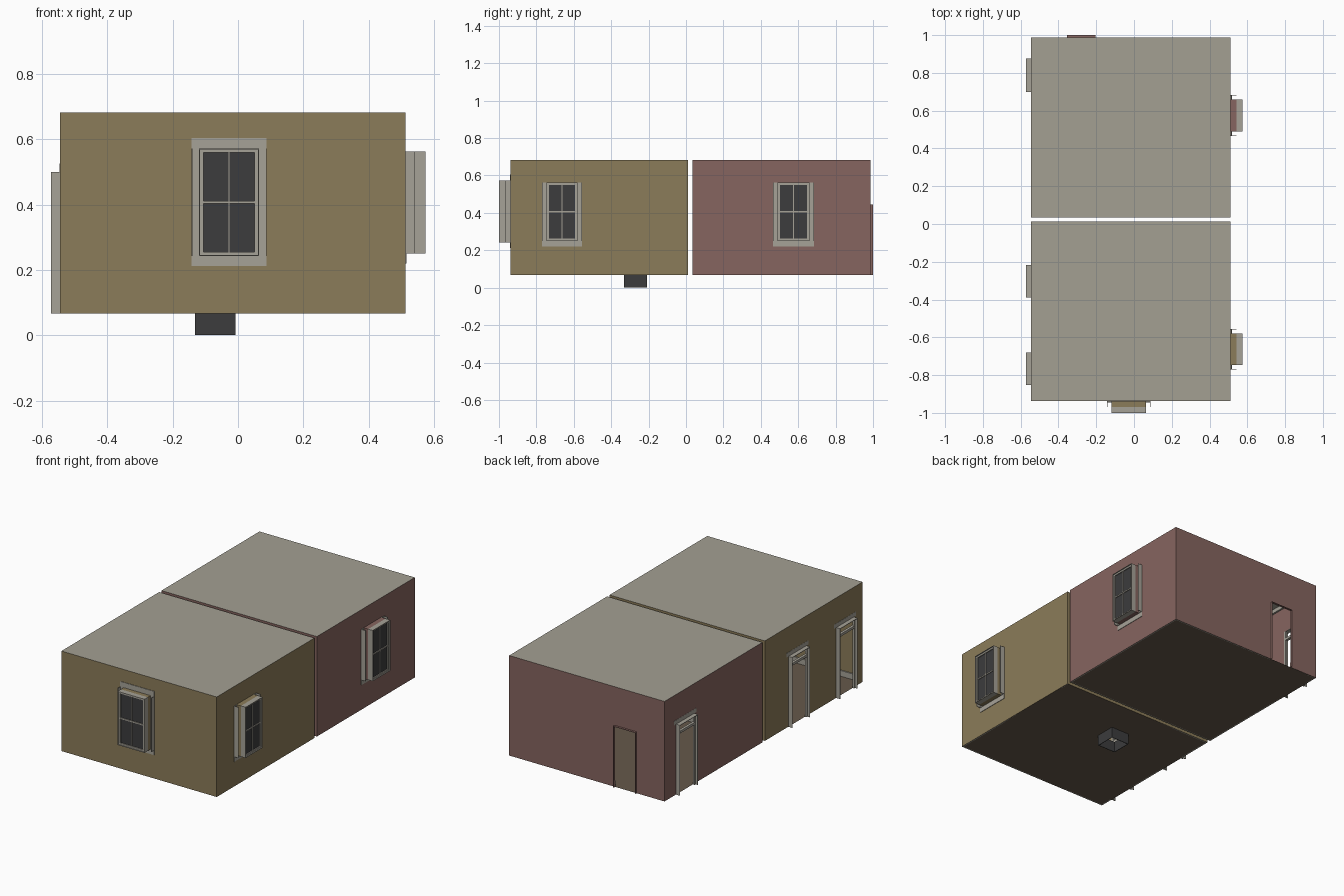
import bpy

if "Cube" in bpy.data.objects:
    bpy.data.objects.remove(bpy.data.objects["Cube"])

X0, X1, Z0, Z1 = -0.545, 0.512, 0.067, 0.682
FRONT, BACK = (-0.938, 0.012), (0.035, 0.987)   # y extent of each room
T = 0.003


def mat(name, r, g, b):
    m = bpy.data.materials.new(name)
    m.diffuse_color = (r, g, b, 1)
    m.use_nodes = True
    m.node_tree.nodes["Principled BSDF"].inputs["Base Color"].default_value = m.diffuse_color
    return m


TAN = mat("tan_plaster", 0.26, 0.20, 0.10)
ROSE = mat("rose_plaster", 0.24, 0.13, 0.115)
CEIL = mat("ceiling_paint", 0.37, 0.35, 0.29)
FLOOR = mat("floor_wood", 0.13, 0.10, 0.07)
TRIM = mat("trim_paint", 0.38, 0.36, 0.31)
DARK = mat("dark_glass", 0.045, 0.045, 0.047)


def mesh(name, verts, faces, m):
    me = bpy.data.meshes.new(name)
    me.from_pydata(verts, [], faces)
    me.materials.append(m)
    ob = bpy.data.objects.new(name, me)
    bpy.context.collection.objects.link(ob)
    return ob


# Local wall frames: u along the wall, v up, d outward
def frame(side, at):
    return {"F": lambda u, v, d: (u, at - d, v),
            "B": lambda u, v, d: (u, at + d, v),
            "R": lambda u, v, d: (at + d, u, v),
            "L": lambda u, v, d: (at - d, u, v),
            "H": lambda u, v, d: (u, v, at + d)}[side]


def boxes(name, P, parts, m):
    """Boxes given as (u0, u1, v0, v1, d0, d1) joined in one mesh."""
    vs, fs = [], []
    flip = (lambda f: f[::-1]) if P(0, 0, 0)[2] == 0 and P(1, 0, 0)[0] - P(0, 0, 0)[0] == 0 \
        and P(0, 0, 1)[0] < P(0, 0, 0)[0] else (lambda f: f)
    if P(0, 0, 1)[1] > P(0, 0, 0)[1]:
        flip = lambda f: f[::-1]
    for u0, u1, v0, v1, d0, d1 in parts:
        n = len(vs)
        vs += [P(u, v, d) for d in (d0, d1) for v in (v0, v1) for u in (u0, u1)]
        for f in ((0, 2, 3, 1), (4, 5, 7, 6), (0, 1, 5, 4), (2, 6, 7, 3), (0, 4, 6, 2), (1, 3, 7, 5)):
            fs.append(flip(tuple(n + i for i in f)))
    return mesh(name, vs, fs, m)


def sheet(name, P, u, v, holes, m):
    """Flat panel with rectangular openings."""
    us = sorted({*u, *(x for h in holes for x in h[:2])})
    vs = sorted({*v, *(x for h in holes for x in h[2:])})
    faces, w = [], len(us)
    for j in range(len(vs) - 1):
        for i in range(w - 1):
            cu, cv = (us[i] + us[i + 1]) / 2, (vs[j] + vs[j + 1]) / 2
            if not any(a < cu < b and c < cv < d for a, b, c, d in holes):
                k = j * w + i
                faces.append((k, k + 1, k + w + 1, k + w))
    return mesh(name, [P(a, b, 0) for b in vs for a in us], faces, m)


def ring(a, b, c, d, t, d0, d1):
    """Four boxes forming a rectangular frame of thickness t."""
    return [(a, a + t, c, d, d0, d1), (b - t, b, c, d, d0, d1),
            (a + t, b - t, c, c + t, d0, d1), (a + t, b - t, d - t, d, d0, d1)]


def window(name, P, a, b, c, d, wall, head):
    boxes(name + "_reveal", P, ring(a, b, c, d, T, 0, 0.03), wall)
    boxes(name + "_box", P, ring(a, b, c, d, T, 0.03, 0.062), TRIM)
    # sash, glazing bars and glass
    mu, mv = (a + b) / 2, (c + d) / 2
    bars = ring(a + T, b - T, c + T, d - T, 0.01, 0.042, 0.056)
    bars += [(mu - .002, mu + .002, c + .013, d - .013, 0.046, 0.054),
             (a + .013, b - .013, mv - .004, mv + .004, 0.046, 0.055)]
    boxes(name + "_sash", P, bars, TRIM)
    boxes(name + "_glass", P, [(a + T, b - T, c + T, d - T, 0.048, 0.05)], DARK)
    # side casings stand proud, bottom and head are flat
    w = 0.024
    parts = [(a - w, a - w + T, c, d, 0, 0.03), (b + w - T, b + w, c, d, 0, 0.03),
             (a - w, a, c, d, 0, T), (b, b + w, c, d, 0, T),
             (a - w, b + w, c - 0.03, c, 0, T), (a - w, b + w, c, c + 0.006, 0, 0.006)]
    if head:
        parts.append((a - w, b + w, d, d + 0.032, 0, T))
    boxes(name + "_casing", P, parts, TRIM)


def door(name, P, a, b):
    t = 0.012
    boxes(name + "_jambs", P, [(a, a + T, Z0, 0.5, 0, 0.027), (b - T, b, Z0, 0.5, 0, 0.027),
                               (a, b, 0.497, 0.5, 0, 0.027),
                               (a, a + t, Z0, 0.5, 0, 0.012), (b - t, b, Z0, 0.5, 0, 0.012),
                               (a + t, b - t, 0.44, 0.455, 0, 0.016),
                               (a - .02, b + .02, 0.5, 0.525, 0, 0.001)], TRIM)


def room(name, ys, wall, front_wins, right_wins, left_doors, back_doors):
    y0, y1 = ys
    sides = {"F": (y0, (X0, X1), front_wins, []), "B": (y1, (X0, X1), [], back_doors),
             "R": (X1, ys, right_wins, []), "L": (X0, ys, [], left_doors)}
    for s, (at, u, wins, doors) in sides.items():
        P = frame(s, at)
        tag = name + {"F": "_front", "B": "_back", "R": "_right", "L": "_left"}[s]
        holes = wins + [(a, b, Z0, 0.445 if s == "B" else 0.497) for a, b in doors]
        sheet(tag + "_wall", P, u, (Z0, Z1), holes, wall)
        for i, w in enumerate(wins):
            window(f"{tag}_window_{i + 1}", P, *w, wall, s == "F")
        for i, (a, b) in enumerate(doors):
            if s == "B":    # plain opening with a shallow reveal
                boxes(f"{tag}_doorway", P, [(a, a + T, Z0, .445, 0, .013), (b - T, b, Z0, .445, 0, .013),
                                            (a, b, .442, .445, 0, .013)], wall)
            else:
                door(f"{tag}_door_{i + 1}", P, a, b)
        # interior baseboard broken at the doors, and cornice
        edges = [u[0] + .002] + [x for dd in doors for x in dd] + [u[1] - .002]
        skirt = [(edges[i], edges[i + 1], Z0, Z0 + .035, -.008, -.001) for i in range(0, len(edges), 2)]
        skirt.append((u[0] + .002, u[1] - .002, Z1 - .025, Z1 - .001, -.012, -.001))
        boxes(tag + "_mouldings", P, skirt, TRIM)
    sheet(name + "_ceiling", frame("H", Z1), (X0, X1), ys, [], CEIL)


# Front room: one window in front, one at right, two doors at left
room("front_room", FRONT, TAN, [(-0.119, 0.064, 0.242, 0.572)], [(-0.746, -0.58, 0.25, 0.562)],
     [(-0.852, -0.68), (-0.39, -0.216)], [])
# Back room: window at right, door at left, plain doorway in back
room("back_room", BACK, ROSE, [], [(0.49, 0.66, 0.25, 0.562)], [(0.70, 0.876)], [(-0.355, -0.205)])

# Floors, the front one with an open shaft below it
SHAFT = (-0.132, -0.008, -0.332, -0.208)
sheet("front_room_floor", frame("H", Z0), (X0, X1), FRONT, [SHAFT], FLOOR)
sheet("back_room_floor", frame("H", Z0), (X0, X1), BACK, [], FLOOR)
boxes("floor_shaft", frame("H", 0), ring(*SHAFT, T, 0, Z0), DARK)
